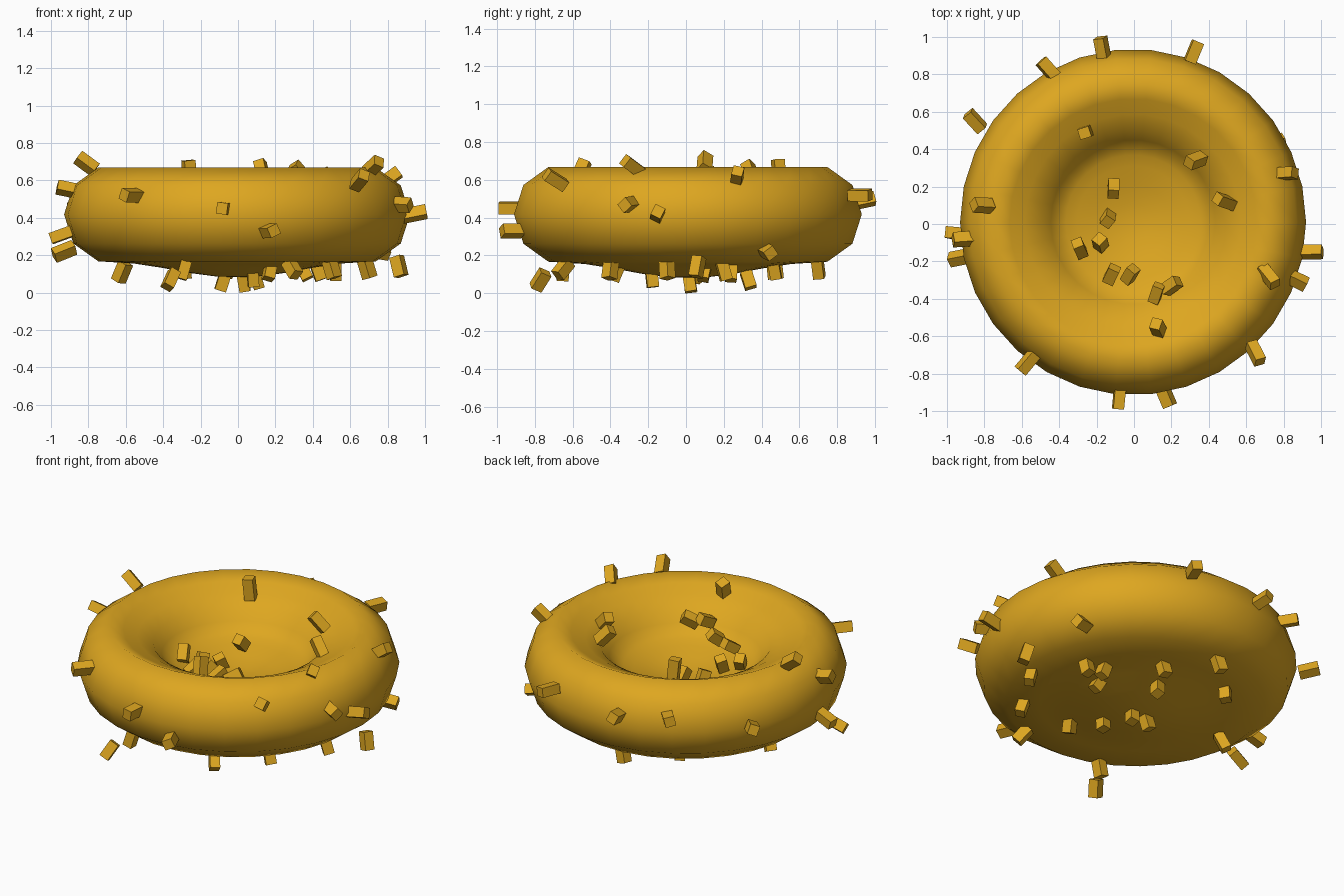
import bpy, bmesh, math, random
from mathutils import Vector, Matrix

if "Cube" in bpy.data.objects:
    bpy.data.objects.remove(bpy.data.objects["Cube"])

random.seed(4)
straw = bpy.data.materials.new("straw_gold")
straw.diffuse_color = (0.73, 0.385, 0.0144, 1)
straw.use_nodes = True
straw.node_tree.nodes["Principled BSDF"].inputs["Base Color"].default_value = straw.diffuse_color

R, ZC = 0.66, 0.4175      # rim radius and rim height
CX, CY = -0.005, 0.01


def finish(name, bm, smooth):
    bmesh.ops.recalc_face_normals(bm, faces=bm.faces)
    for f in bm.faces:
        f.smooth = smooth
    me = bpy.data.meshes.new(name)
    bm.to_mesh(me)
    bm.free()
    me.materials.append(straw)
    ob = bpy.data.objects.new(name, me)
    bpy.context.collection.objects.link(ob)
    return ob


# Nest body: one turned profile, domed underside, fat rim, hollow top
profile = [(0, .082), (.12, .087), (.25, .104), (.4, .132), (.55, .155), (.742, .167),
           (.875, .262), (.925, .4175), (.875, .573), (.742, .668), (.66, .632),
           (.578, .596), (.49, .548), (.44, .48), (.4, .44), (.36, .418), (.3, .4),
           (.2, .37), (.1, .348), (0, .34)]
bm = bmesh.new()
vs = [bm.verts.new((x + CX, CY, z)) for x, z in profile]
es = [bm.edges.new(p) for p in zip(vs, vs[1:])]
bmesh.ops.spin(bm, geom=vs + es, cent=(CX, CY, 0), axis=(0, 0, 1),
               angle=math.tau, steps=30)
bmesh.ops.remove_doubles(bm, verts=bm.verts, dist=1e-4)
finish("nest_body", bm, True)

# Twigs: centre points by zone
outer_twigs = [(-.46, .83, .51), (-.17, .94, .49), (.32, .92, .52), (-.85, .55, .45),
               (-.26, .49, .64), (.33, .34, .64), (.81, .27, .61), (.49, .12, .6),
               (-.81, .1, .69), (-.94, -.05, .31), (-.9, -.08, .55), (-.93, -.18, .22),
               (.13, -.56, .64), (.72, -.28, .67), (.87, -.3, .47), (.94, -.15, .42),
               (.65, -.69, .6), (.17, -.92, .33), (-.08, -.93, .45), (-.57, -.74, .52),
               (.75, .43, .22)]
inner_twigs = [(-.14, .03, .38), (-.11, .19, .45), (-.29, -.13, .46), (-.18, -.1, .43),
               (-.12, -.27, .46), (-.02, -.27, .49), (.12, -.37, .52), (.2, -.33, .52)]
under_twigs = [(.86, .06, .14), (.69, -.1, .13), (.5, -.4, .13), (.29, -.65, .13),
               (.52, .2, .12), (.17, -.37, .12), (.43, .24, .11), (.35, .1, .12),
               (.08, -.18, .08), (.1, .33, .07), (-.08, .02, .06), (.17, .47, .12),
               (.03, .02, .056), (-.29, .47, .13), (-.05, .7, .13), (-.62, .05, .11),
               (-.36, -.77, .07), (-.29, -.65, .12)]


def jitter(a):
    return Vector([random.uniform(-a, a) for _ in range(3)])


def add_twigs(name, points, direction, length):
    bm = bmesh.new()
    for p in map(Vector, points):
        d = (direction(p) + jitter(.3)).normalized()
        m = (Matrix.Translation(p) @ d.to_track_quat('Z', 'Y').to_matrix().to_4x4()
             @ Matrix.Rotation(random.uniform(0, 1.5), 4, 'Z')
             @ Matrix.Diagonal((.062, .058, length * random.uniform(.9, 1.1), 1)))
        bmesh.ops.create_cube(bm, size=1, matrix=m)
    return finish(name, bm, False)


def from_rim(p):
    flat = Vector((p.x, p.y, 0)).normalized()
    d = (p - flat * R - Vector((0, 0, ZC))).normalized()
    d.z *= .6
    return d + flat * .3


def flat_lying(p):
    return Vector((p.x + .2, -p.y, .25)).normalized()


add_twigs("outer_twigs", outer_twigs, from_rim, .125)
add_twigs("inner_twigs", inner_twigs, flat_lying, .1)
add_twigs("under_twigs", under_twigs, lambda p: Vector((p.x * .5, p.y * .5, -1)), .1)
